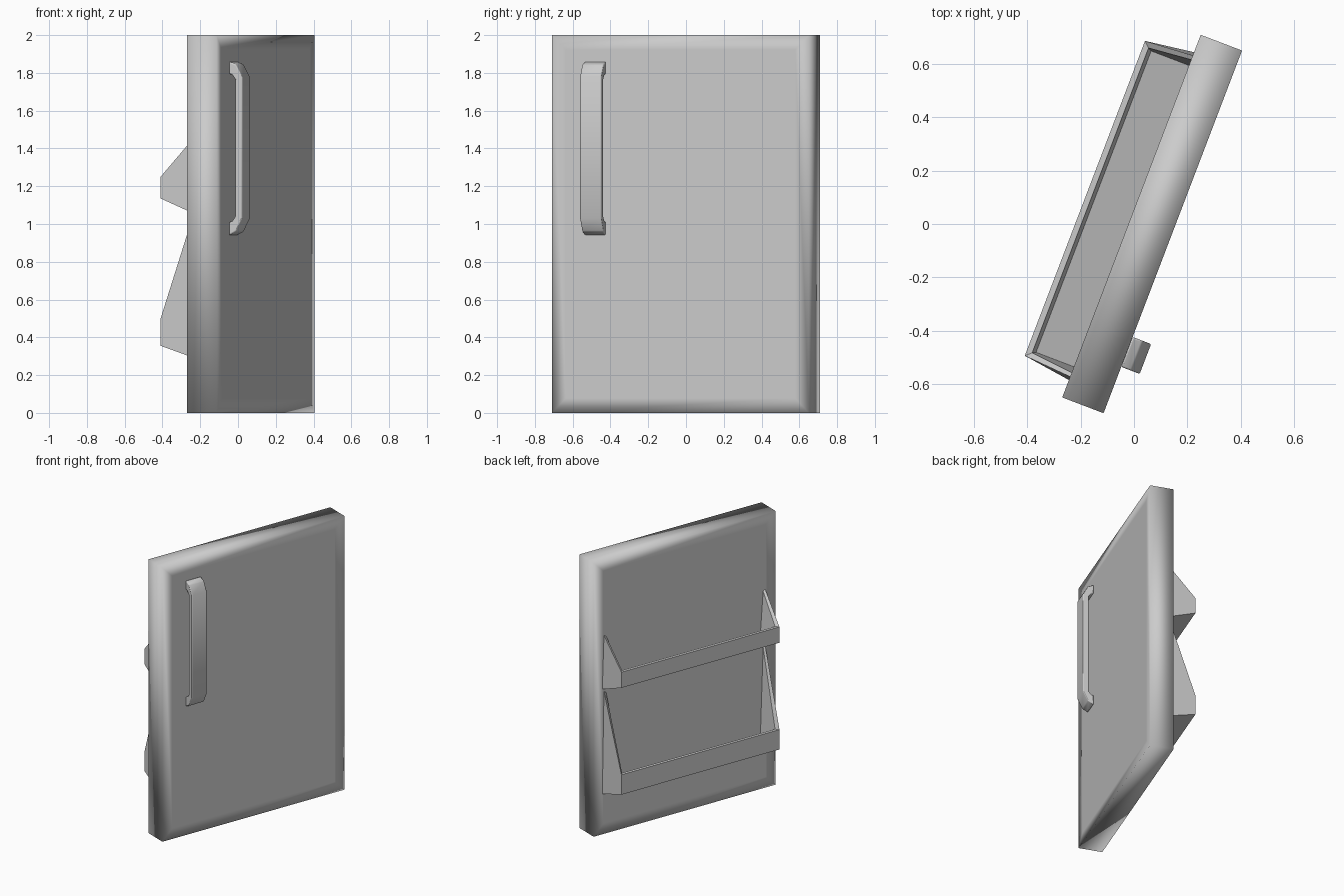
import bpy, bmesh, math

if "Cube" in bpy.data.objects:
    bpy.data.objects.remove(bpy.data.objects["Cube"])

ANGLE = math.radians(69.1)      # door stands swung open around z
CENTRE = (0.068, 0.0, 0.0)
BACK, FRONT = 0.083, -0.083     # local y of the slab faces


def finish(bm, name, sharp):
    bmesh.ops.recalc_face_normals(bm, faces=bm.faces)
    me = bpy.data.meshes.new(name)
    bm.to_mesh(me)
    bm.free()
    me.shade_smooth()
    me.set_sharp_from_angle(angle=math.radians(sharp))
    ob = bpy.data.objects.new(name, me)
    ob.rotation_euler.z = ANGLE
    ob.location = CENTRE
    bpy.context.collection.objects.link(ob)
    return ob


# Door slab, softly shaded border on front and back
bm = bmesh.new()
bmesh.ops.create_cube(bm, size=1)
for v in bm.verts:
    v.co = (v.co.x * 1.456, v.co.y * 0.166, v.co.z * 2 + 1)
big = [f for f in bm.faces if abs(f.normal.y) > 0.9]
bmesh.ops.inset_individual(bm, faces=big, thickness=0.11)
finish(bm, "door_slab", 180)


# Open door shelf: tapered bin with thin end and front walls
def shelf(name, z_back_top, z_rim, z_front_low, z_back_low):
    bm = bmesh.new()
    ends = []
    for s in (-1, 1):
        outer = [(0.645, BACK, z_back_top), (0.632, 0.27, z_rim),
                 (0.632, 0.27, z_front_low), (0.658, BACK, z_back_low)]
        inner = [(0.628, BACK, z_back_top - 0.01), (0.612, 0.248, z_rim),
                 (0.605, 0.235, z_front_low + 0.035), (0.605, BACK, z_back_low + 0.06)]
        o = [bm.verts.new((s * x, y, z)) for x, y, z in outer]
        i = [bm.verts.new((s * x, y, z)) for x, y, z in inner]
        bm.faces.new(o)
        bm.faces.new(i)
        bm.faces.new((o[0], o[1], i[1], i[0]))
        ends.append((o, i))
    (lo, li), (ro, ri) = ends
    for k in (1, 2):
        bm.faces.new((lo[k], lo[k + 1], ro[k + 1], ro[k]))
        bm.faces.new((li[k], li[k + 1], ri[k + 1], ri[k]))
    bm.faces.new((lo[1], li[1], ri[1], ro[1]))
    finish(bm, name, 50)


shelf("upper_shelf", 1.45, 1.25, 1.135, 1.06)
shelf("lower_shelf", 1.04, 0.50, 0.355, 0.295)

# Handle: bracket profile swept across its width
outer = [(FRONT, 0.94), (-0.122, 0.96), (-0.157, 1.03),
         (-0.157, 1.78), (-0.122, 1.845), (FRONT, 1.86)]
inner = [(FRONT, 1.01), (-0.10, 1.015), (-0.118, 1.04),
         (-0.118, 1.765), (-0.10, 1.79), (FRONT, 1.795)]
bm = bmesh.new()
for (a, b), (c, d) in zip(zip(outer, outer[1:]), zip(inner, inner[1:])):
    bm.faces.new([bm.verts.new((-0.542, y, z)) for y, z in (a, b, d, c)])
bmesh.ops.remove_doubles(bm, verts=bm.verts, dist=1e-5)
ext = bmesh.ops.extrude_face_region(bm, geom=bm.faces[:], use_keep_orig=True)
for v in ext["geom"]:
    if isinstance(v, bmesh.types.BMVert):
        v.co.x = -0.422
handle = finish(bm, "handle", 50)
bev = handle.modifiers.new("soft_edges", "BEVEL")
bev.width = 0.006
bev.segments = 2
